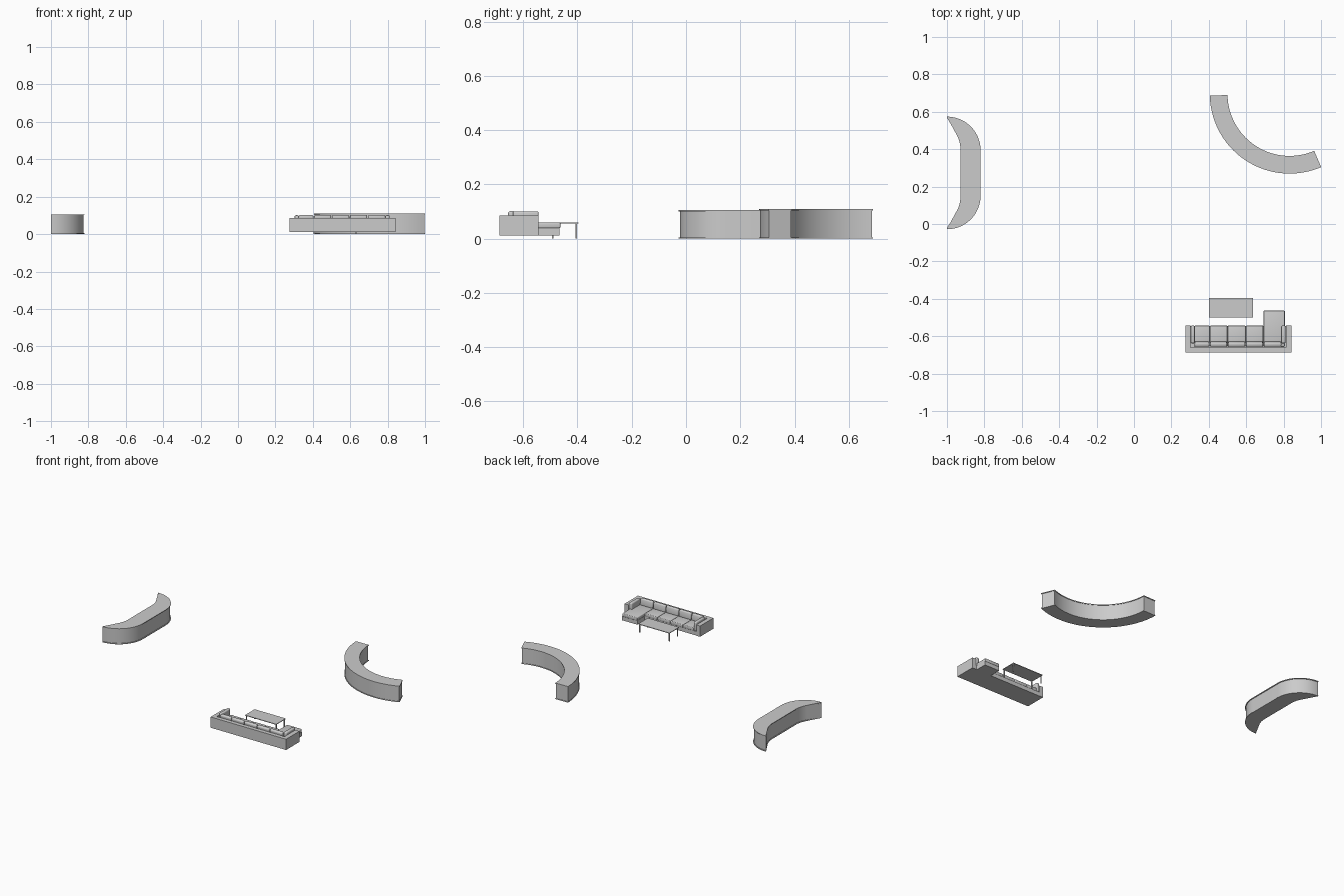
import bpy, bmesh, math
from math import sin, cos, radians

if "Cube" in bpy.data.objects:
    bpy.data.objects.remove(bpy.data.objects["Cube"])


def finish(name, bm, smooth=True):
    bmesh.ops.recalc_face_normals(bm, faces=bm.faces)
    me = bpy.data.meshes.new(name)
    bm.to_mesh(me)
    bm.free()
    ob = bpy.data.objects.new(name, me)
    bpy.context.collection.objects.link(ob)
    if smooth:
        bpy.ops.object.select_all(action='DESELECT')
        ob.select_set(True)
        bpy.context.view_layer.objects.active = ob
        bpy.ops.object.shade_smooth_by_angle(angle=radians(30))
    return ob


def band(name, outer, inner, z0, z1):
    """Closed solid strip between two plan curves with equal point counts."""
    bm = bmesh.new()
    rings = []
    for o, i in zip(outer, inner):
        rings.append([bm.verts.new(p) for p in
                      ((*o, z0), (*o, z1), (*i, z1), (*i, z0))])
    for a, b in zip(rings, rings[1:]):
        for k in range(4):
            bm.faces.new((a[k], a[(k + 1) % 4], b[(k + 1) % 4], b[k]))
    bm.faces.new(rings[0])
    bm.faces.new(rings[-1])
    bmesh.ops.remove_doubles(bm, verts=bm.verts, dist=1e-5)
    return finish(name, bm)


def box(name, x, y, z, bevel=0.0, tilt=0.0):
    bm = bmesh.new()
    bmesh.ops.create_cube(bm, size=1)
    bmesh.ops.scale(bm, vec=(x[1] - x[0], y[1] - y[0], z[1] - z[0]), verts=bm.verts)
    if bevel:
        bmesh.ops.bevel(bm, geom=bm.edges[:], offset=bevel, segments=3,
                        profile=0.5, affect='EDGES')
    ob = finish(name, bm, bevel > 0)
    ob.location = (sum(x) / 2, sum(y) / 2, sum(z) / 2)
    ob.rotation_euler.x = tilt
    return ob


def arc(cx, cy, r, a0, a1, n):
    return [(cx + r * cos(radians(a0 + (a1 - a0) * k / n)),
             cy + r * sin(radians(a0 + (a1 - a0) * k / n))) for k in range(n + 1)]


# Curved counter: inset body between thin top and bottom plates
def curved(name, d, z0, z1):
    e = math.degrees(d / 0.38)
    band(name, arc(0.832, 0.696, 0.4265 - d, 181.2 + e, 293.3 - e, 48),
         arc(0.832, 0.696, 0.332 + d, 181.2 + e, 293.3 - e, 48), z0, z1)


curved("curved_counter_base", 0, 0, 0.005)
curved("curved_counter_body", 0.003, 0.005, 0.104)
curved("curved_counter_top", 0, 0.104, 0.109)


# Long counter with rounded ends tapering to points, mirrored about its middle
def long_counter(name, d, z0, z1):
    mid = 0.273
    outer = arc(-1, 0.394, 0.18 - d, 90, 0, 20)
    tip = (-1, 0.572 - d)
    bend = arc(-1.085, 0.40, 0.157 + d, 30, 0, 10)
    inner = [(tip[0] + (bend[0][0] - tip[0]) * k / 10,
              tip[1] + (bend[0][1] - tip[1]) * k / 10) for k in range(10)] + bend

    def flip(pts):
        return pts + [(x, 2 * mid - y) for x, y in reversed(pts)]
    band(name, flip(outer), flip(inner), z0, z1)


long_counter("long_counter_base", 0, 0, 0.005)
long_counter("long_counter_body", 0.005, 0.005, 0.101)
long_counter("long_counter_top", 0, 0.101, 0.106)

# Sofa surround: low wall on three sides
box("surround_back", (0.275, 0.842), (-0.687, -0.66), (0.012, 0.085))
box("surround_left", (0.275, 0.303), (-0.66, -0.543), (0.012, 0.085))
box("surround_right", (0.812, 0.842), (-0.66, -0.543), (0.012, 0.085))

# Sofa base and chaise base
box("sofa_base", (0.303, 0.812), (-0.66, -0.545), (0.012, 0.040))
box("chaise_base", (0.692, 0.806), (-0.545, -0.466), (0.012, 0.040))

# Seat and back cushions
xs = [0.322, 0.405, 0.500, 0.597, 0.692, 0.806]
for i, (a, b) in enumerate(zip(xs, xs[1:])):
    front = -0.463 if i == 4 else -0.543
    box(f"seat_cushion_{i + 1}", (a + 0.001, b - 0.001), (-0.655, front),
        (0.038, 0.060), 0.005)
    box(f"back_cushion_{i + 1}", (a + 0.002, min(b, 0.79) - 0.002), (-0.654, -0.630),
        (0.055, 0.102), 0.008, radians(8))

# Arm cushions
box("left_arm", (0.303, 0.325), (-0.638, -0.543), (0.040, 0.101), 0.007)
box("right_arm", (0.787, 0.811), (-0.638, -0.543), (0.040, 0.101), 0.007)

# Coffee table
box("table_top", (0.402, 0.636), (-0.499, -0.396), (0.056, 0.060))
for i, lx in enumerate((0.408, 0.630)):
    for j, ly in enumerate((-0.491, -0.404)):
        box(f"table_leg_{2 * i + j + 1}", (lx - 0.003, lx + 0.003),
            (ly - 0.003, ly + 0.003), (0, 0.056))
